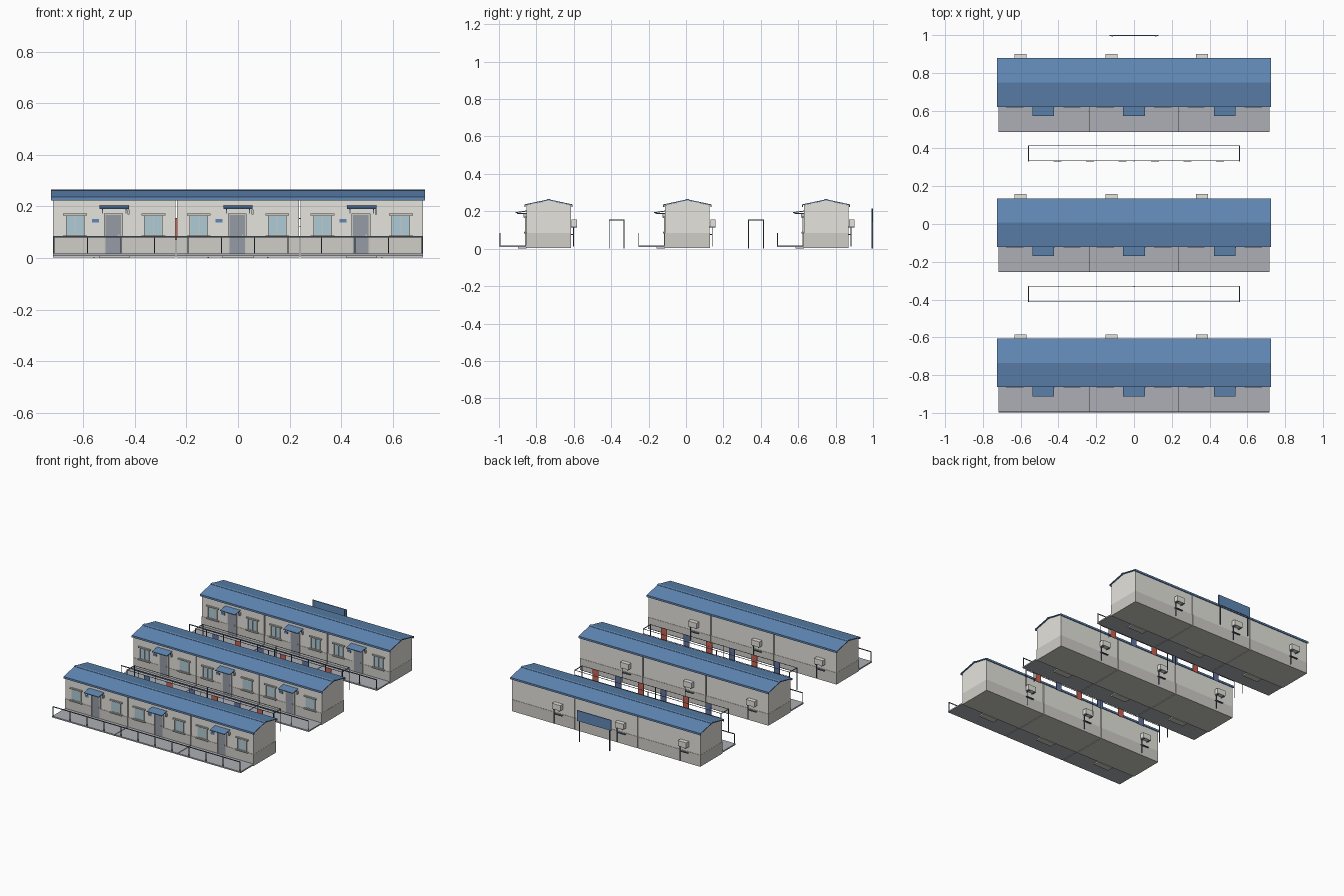
import bpy

if "Cube" in bpy.data.objects:
    bpy.data.objects.remove(bpy.data.objects["Cube"])

COL = {
    "wall": (0.78, 0.77, 0.72), "base": (0.62, 0.61, 0.57), "blue": (0.12, 0.25, 0.47),
    "glass": (0.42, 0.60, 0.68), "door": (0.30, 0.33, 0.38), "trim": (0.60, 0.59, 0.53),
    "deck": (0.42, 0.43, 0.46), "dark": (0.10, 0.13, 0.18), "red": (0.60, 0.12, 0.08),
    "navy": (0.12, 0.18, 0.36), "metal": (0.65, 0.65, 0.62),
}
MATS = {}
for n, c in COL.items():
    MATS[n] = bpy.data.materials.new(n)
    MATS[n].diffuse_color = (*c, 1)


def make(name, verts, faces, mat):
    me = bpy.data.meshes.new(name)
    me.from_pydata(verts, [], faces)
    me.materials.append(MATS[mat])
    ob = bpy.data.objects.new(name, me)
    bpy.context.collection.objects.link(ob)
    return ob


def boxes(name, mat, items):
    """One object from boxes given as (x0, x1, y0, y1, z0, z1)."""
    v, f = [], []
    for x0, x1, y0, y1, z0, z1 in items:
        b = len(v)
        v += [(x, y, z) for z in (z0, z1) for x, y in ((x0, y0), (x1, y0), (x1, y1), (x0, y1))]
        f += [[b + i for i in q] for q in ((3, 2, 1, 0), (4, 5, 6, 7), (0, 1, 5, 4),
                                           (1, 2, 6, 5), (2, 3, 7, 6), (3, 0, 4, 7))]
    return make(name, v, f, mat)


def prism(name, mat, profile, x0, x1, yc):
    """Extrude a (y, z) profile along x."""
    n = len(profile)
    v = [(x, yc + y, z) for x in (x0, x1) for y, z in profile]
    f = [[i, n + i, n + (i + 1) % n, (i + 1) % n] for i in range(n)]
    f += [list(range(n)), list(range(2 * n - 1, n - 1, -1))]
    return make(name, v, f, mat)


def cabin(m, yc):
    f, b = yc - 0.119, yc + 0.119          # front and back wall planes
    x0, x1 = m - 0.237, m + 0.237
    # shell with gable top, and darker base band
    prism("cabin_wall", "wall", [(-.119, .004), (.119, .004), (.119, .233), (0, .258), (-.119, .233)], x0, x1, yc)
    boxes("base_band", "base", [(x0 - .001, x1 + .001, f - .002, b + .002, .003, .083)])
    # door, frame and step
    dx = m - .003
    boxes("door", "door", [(dx - .030, dx + .030, f - .004, f + .004, .015, .166)])
    boxes("door_frame", "trim", [(dx - .036, dx - .030, f - .006, f, .015, .172),
                                 (dx + .030, dx + .036, f - .006, f, .015, .172),
                                 (dx - .036, dx + .036, f - .006, f, .166, .172)])
    boxes("door_handle", "metal", [(dx + .018, dx + .023, f - .009, f - .004, .085, .092)])
    boxes("door_step", "base", [(m - .06, m + .06, f - .045, f, 0, .009)])
    # canopy over the door with brackets
    prism("door_canopy", "blue", [(-.177, .190), (-.117, .199), (-.117, .204), (-.177, .195)], m - .057, m + .057, yc)
    boxes("canopy_bracket", "dark", [(m + s * .045 - .002, m + s * .045 + .002, y0, y1, z0, z1)
                                     for s in (-1, 1) for y0, y1, z0, z1 in
                                     ((f - .050, f, .186, .190), (f - .004, f, .172, .19))])
    # lamp and number plate
    boxes("wall_lamp", "metal", [(m + .052, m + .060, f - .014, f, .168, .188)])
    boxes("name_plate", "blue", [(m - .087, m - .060, f - .004, f, .137, .152)])
    # two windows
    for s in (-1, 1):
        w = m + s * .152
        boxes("window_glass", "glass", [(w - .033, w + .033, f - .003, f + .002, .09, .164)])
        boxes("window_frame", "trim", [(w - .036, w - .032, f - .006, f, .088, .166),
                                       (w + .032, w + .036, f - .006, f, .088, .166),
                                       (w - .002, w + .002, f - .005, f, .09, .164),
                                       (w - .036, w + .036, f - .006, f, .088, .092)])
        boxes("window_sill", "trim", [(w - .046, w + .046, f - .012, f, .081, .088)])
        boxes("window_lintel", "trim", [(w - .046, w + .046, f - .010, f, .165, .173)])
    # cooling unit on the back wall, with bracket and drain pipe
    a = m - .12
    boxes("cooling_unit", "wall", [(a - .032, a + .032, b + .004, b + .032, .118, .156)])
    boxes("cooling_bracket", "dark", [(a + s * .022 - .002, a + s * .022 + .002, b, b + .032, .113, .118)
                                      for s in (-1, 1)])
    boxes("drain_pipe", "dark", [(a + .026, a + .030, b + .012, b + .016, .012, .118),
                                 (a - .030, a + .030, b, b + .014, .074, .078)])
    # porch deck
    boxes("porch_deck", "deck", [(m - .238, m + .238, yc - .262, f, .008, .017)])


def row(yc):
    for m in (-.48, 0, .48):
        cabin(m, yc)
    # gable roof sheet, ridge cap and gutters
    prism("roof", "blue", [(-.127, .232), (0, .258), (.127, .232), (.127, .237), (0, .264), (-.127, .237)],
          -.725, .725, yc)
    prism("ridge_cap", "blue", [(-.012, .260), (.012, .260), (.012, .2635), (0, .266), (-.012, .2635)],
          -.726, .726, yc)
    boxes("eave_fascia", "blue", [(-.725, .725, yc - .129, yc - .123, .224, .237),
                                  (-.725, .725, yc + .123, yc + .129, .224, .237)])
    # porch railing
    y0 = yc - .262
    xs = [-.713 + i * 1.426 / 11 for i in range(12)]
    boxes("railing_post", "dark", [(x - .002, x + .002, y0, y0 + .004, .015, .083) for x in xs])
    boxes("railing_bar", "dark", [(-.715, .715, y0, y0 + .004, .080, .085)])


def drying_rack(yc):
    # posts, end bars and long lines
    boxes("rack_post", "dark", [(x - .002, x + .002, yc + s * .04 - .002, yc + s * .04 + .002, 0, .155)
                                for x in (-.558, 0, .558) for s in (-1, 1)])
    boxes("rack_bar", "dark", [(x - .002, x + .002, yc - .04, yc + .04, .151, .155) for x in (-.558, .558)])
    boxes("rack_line", "dark", [(-.558, .558, yc + s * .04 - .0013, yc + s * .04 + .0013, z, z + .0025)
                                for s in (-1, 1) for z in (.120, .152)])
    # hanging cloths
    for k in range(6):
        x = -.405 + .172 * k
        boxes("hanging_cloth", "red" if k % 2 else "navy",
              [(x - .022, x + .022, yc - .042, yc - .039, .07, .152)])


for y in (-.735, .007, .749):
    row(y)
for y in (-.371, .374):
    drying_rack(y)

# notice board behind the last row
boxes("notice_board", "blue", [(-.13, .13, .994, 1.0, .143, .215)])
boxes("board_post", "dark", [(x - .003, x + .003, .993, .999, 0, .215) for x in (-.115, .115)])

for m in bpy.data.materials:
    if m.users and not m.is_grease_pencil:
        m.use_nodes = True
        m.node_tree.nodes["Principled BSDF"].inputs["Base Color"].default_value = m.diffuse_color
